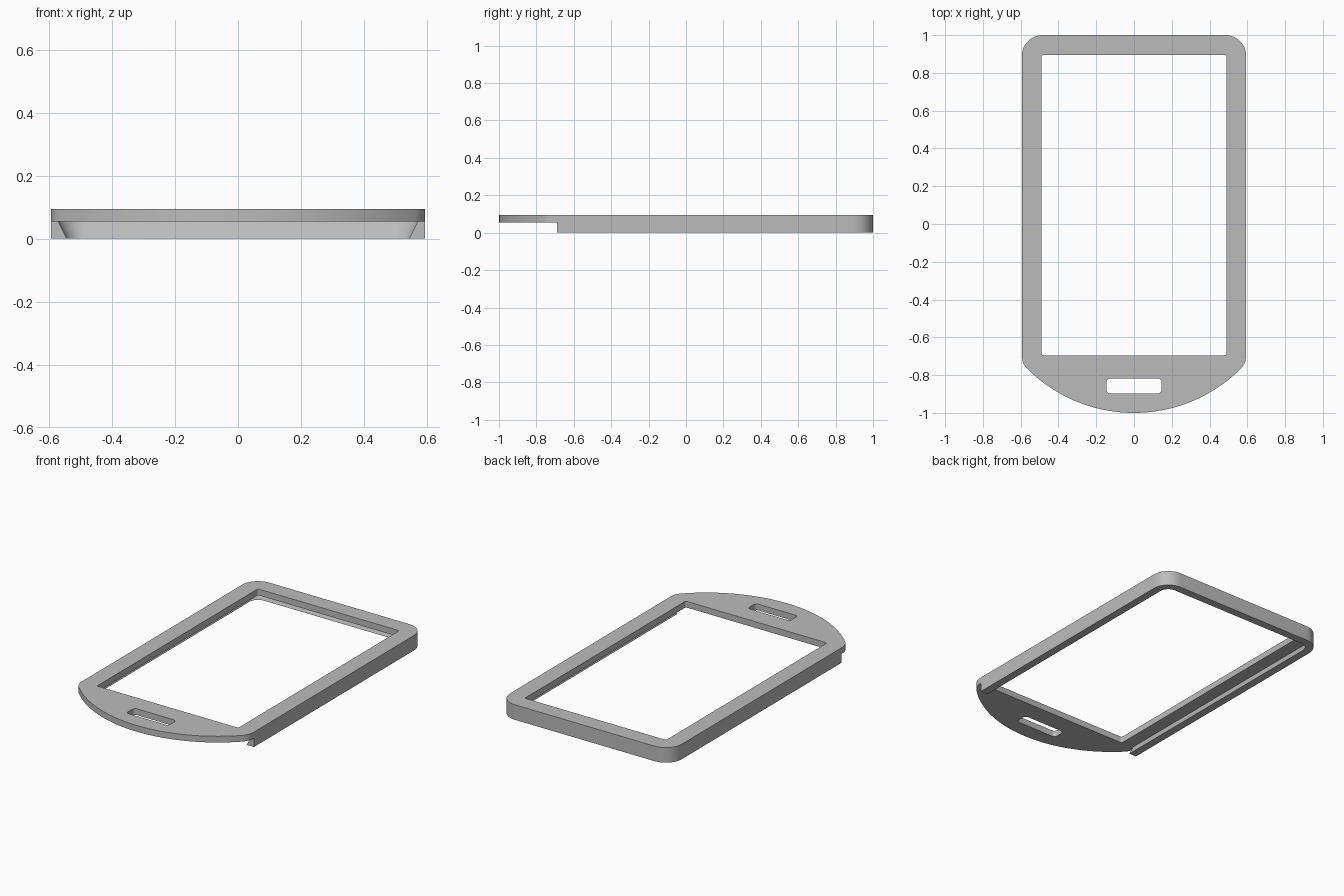
import bpy, bmesh
from math import sin, cos, radians, sqrt

cube = bpy.data.objects.get("Cube")
if cube:
    bpy.data.objects.remove(cube)

HALF_W, BACK, RAIL_END = 0.594, 1.0, -0.69
TOP, MID = 0.094, 0.055        # plate top and underside heights
RIM_TOP, RIM_BOTTOM = 0.023, 0.05   # rail width at its root and at its foot


def arc(cx, cy, r, a0, a1, n):
    """Points along a circular arc, angles in degrees."""
    angles = [radians(a0 + (a1 - a0) * i / n) for i in range(n + 1)]
    return [(cx + r * cos(a), cy + r * sin(a)) for a in angles]


def rail_path(inset):
    """U-shaped path from the right rail end round the back to the other."""
    r = 0.11
    cx, cy = HALF_W - r, BACK - r
    return ([(HALF_W - inset, RAIL_END)] + arc(cx, cy, r - inset, 0, 90, 14)
            + arc(-cx, cy, r - inset, 90, 180, 14) + [(inset - HALF_W, RAIL_END)])


def front_path():
    """Bowed front edge with a tangent fillet at each side."""
    r, big = 0.1, 0.8
    cx, bow_y = HALF_W - r, big - 1.0
    cy = bow_y - sqrt((big - r) ** 2 - cx ** 2)
    return (arc(-cx, cy, r, 180, 225, 8) + arc(0, bow_y, big, 225, 315, 36)[1:-1]
            + arc(cx, cy, r, 315, 360, 8))


def rounded_rect(x, y0, y1, r):
    pts = []
    for cx, cy, a in ((x - r, y1 - r, 0), (r - x, y1 - r, 90),
                      (r - x, y0 + r, 180), (x - r, y0 + r, 270)):
        pts += arc(cx, cy, r, a, a + 90, 6)
    return pts


bm = bmesh.new()


def ring(points, z):
    return [bm.verts.new((x, y, z)) for x, y in points]


def strip(a, b, closed=False):
    """Band of quads between two matching rows of vertices."""
    for i in range(len(a) if closed else len(a) - 1):
        j = (i + 1) % len(a)
        bm.faces.new((a[i], a[j], b[j], b[i]))


def fill(loops):
    """Flat face bounded by the first loop, with the others as holes."""
    edges = []
    for loop in loops:
        for i, v in enumerate(loop):
            pair = (v, loop[(i + 1) % len(loop)])
            edges.append(bm.edges.get(pair) or bm.edges.new(pair))
    bmesh.ops.triangle_fill(bm, use_beauty=True, edges=edges, normal=(0, 0, 1))


# Plate outer wall
outer, front = rail_path(0), front_path()
plate_top = ring(outer + front, TOP)
plate_mid = ring(outer + front, MID)
strip(plate_top, plate_mid, True)

# Undercut rail round the sides and back
n = len(outer)
outer_mid, front_mid = plate_mid[:n], plate_mid[n:]
outer_foot = ring(outer, 0)
inner_foot = ring(rail_path(RIM_BOTTOM), 0)
inner_mid = ring(rail_path(RIM_TOP), MID)
for a, b in ((outer_mid, outer_foot), (outer_foot, inner_foot), (inner_foot, inner_mid)):
    strip(a, b)
for i in (0, -1):
    bm.faces.new((outer_mid[i], outer_foot[i], inner_foot[i], inner_mid[i]))

# Large window and small handle slot through the plate
holes_top, holes_mid = [], []
for pts in (rounded_rect(0.489, -0.695, 0.895, 0.01),
            rounded_rect(0.146, -0.897, -0.817, 0.02)):
    holes_top.append(ring(pts, TOP))
    holes_mid.append(ring(pts, MID))
    strip(holes_top[-1], holes_mid[-1], True)

# Plate top and underside
fill([plate_top] + holes_top)
fill([inner_mid + [outer_mid[-1]] + front_mid + [outer_mid[0]]] + holes_mid)
bmesh.ops.recalc_face_normals(bm, faces=bm.faces[:])

mesh = bpy.data.meshes.new("frame")
bm.to_mesh(mesh)
bm.free()
frame = bpy.data.objects.new("frame", mesh)
bpy.context.collection.objects.link(frame)

grey = bpy.data.materials.new("plain grey")
grey.use_nodes = True
colour = (0.5, 0.5, 0.5, 1)
grey.diffuse_color = colour
grey.node_tree.nodes["Principled BSDF"].inputs["Base Color"].default_value = colour
mesh.materials.append(grey)

bpy.ops.object.select_all(action='DESELECT')
frame.select_set(True)
bpy.context.view_layer.objects.active = frame
bpy.ops.object.shade_smooth_by_angle(angle=radians(25))
